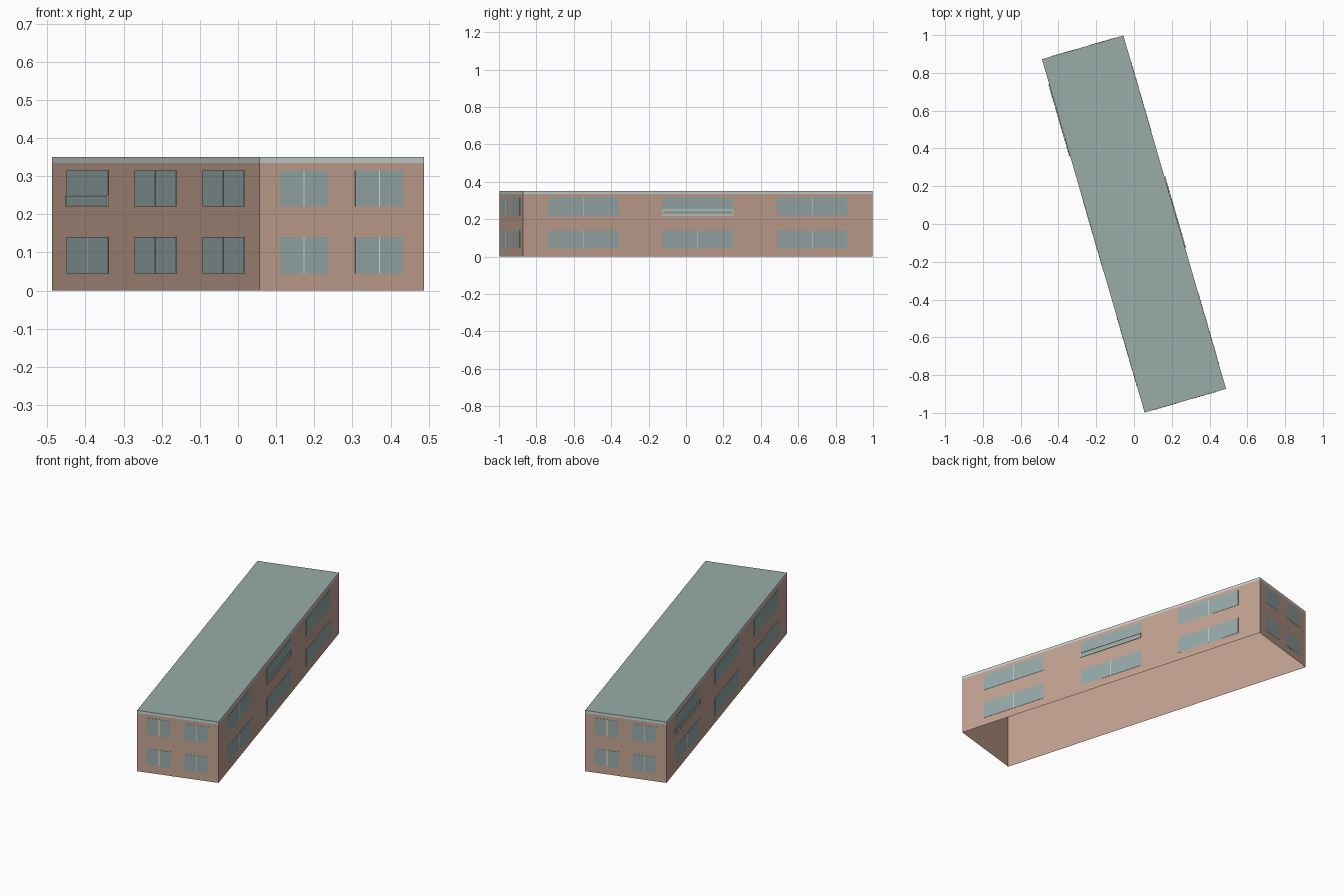
import bpy, bmesh, math
from mathutils import Matrix, Vector

old = bpy.data.objects.get("Cube")
if old:
    bpy.data.objects.remove(old, do_unlink=True)

HALF_W, HALF_L = 0.2245, 0.974
EAVES, TOP = 0.335, 0.35
TURN = Matrix.Rotation(math.radians(16.2), 4, 'Z')


def material(name, rgb):
    m = bpy.data.materials.new(name)
    m.use_nodes = True
    m.diffuse_color = (*rgb, 1)
    m.node_tree.nodes["Principled BSDF"].inputs["Base Color"].default_value = (*rgb, 1)
    return m


WALL = material("pinkish brown wall", (0.55, 0.365, 0.285))
GLASS = material("grey blue glass", (0.31, 0.40, 0.40))
ROOF = material("grey green roof", (0.32, 0.41, 0.395))
FASCIA = material("pale grey fascia", (0.59, 0.65, 0.61))
TRIM = material("off white trim", (0.76, 0.78, 0.73))


def box(name, lo, hi, mats, frame=TURN, adjust=None):
    lo, hi = Vector(lo), Vector(hi)
    bm = bmesh.new()
    bmesh.ops.create_cube(bm, size=1)
    size = Matrix.Diagonal((*(hi - lo), 1))
    bm.transform(Matrix.Translation((lo + hi) / 2) @ size)
    bm.normal_update()
    if adjust:
        adjust(bm)
    bm.transform(frame)
    me = bpy.data.meshes.new(name)
    bm.to_mesh(me)
    bm.free()
    for m in mats:
        me.materials.append(m)
    ob = bpy.data.objects.new(name, me)
    bpy.context.collection.objects.link(ob)
    return ob


def open_ends(bm):
    ends = [f for f in bm.faces if abs(f.normal.z) > 0.5]
    bmesh.ops.delete(bm, geom=ends, context='FACES_ONLY')


def paint_top(bm):
    for f in bm.faces:
        f.material_index = 1 if f.normal.z > 0.5 else 0


# Hollow wall shell, open underneath, and flat roof slab
box("walls", (-HALF_W, -HALF_L, 0), (HALF_W, HALF_L, EAVES), [WALL], adjust=open_ends)
box("roof", (-HALF_W, -HALF_L, EAVES), (HALF_W, HALF_L, TOP), [FASCIA, ROOF], adjust=paint_top)


def railing(name, x, half, z, frame):
    # Two slim rails joined by end posts
    for part, h in (("lower", z), ("upper", z + 0.027)):
        box(f"{name}_{part}_rail", (x - half, -0.005, h), (x + half, -0.002, h + 0.004), [TRIM], frame)
    for side in (-1, 1):
        p = x + side * half
        box(f"{name}_post", (p - 0.001, -0.005, z), (p + 0.001, -0.0005, z + 0.031), [TRIM], frame)


def facade(name, degrees, dist, centres, half, balcony=None):
    # Local x runs along the wall and local -y points outwards
    frame = TURN @ Matrix.Rotation(math.radians(degrees), 4, 'Z') @ Matrix.Translation((0, -dist, 0))
    for level, z in (("lower", 0.045), ("upper", 0.22)):
        for i, x in enumerate(centres):
            label = f"{name}_{level}_window_{i + 1}"
            box(label, (x - half, -0.0015, z), (x + half, -0.0005, z + 0.095), [GLASS], frame)
            if level == "upper" and i == balcony:
                railing(f"{name}_balcony", x, half, z, frame)
            else:
                box(label + "_mullion", (x - 0.0015, -0.002, z), (x + 0.0015, -0.001, z + 0.095), [TRIM], frame)


END, SIDE = (-0.103, 0.103), (-0.638, 0, 0.638)
facade("front", 0, HALF_L, END, 0.066)
facade("left", 90, HALF_W, SIDE, 0.196, balcony=1)
facade("back", 180, HALF_L, END, 0.066)
facade("right", 270, HALF_W, SIDE, 0.196, balcony=0)
